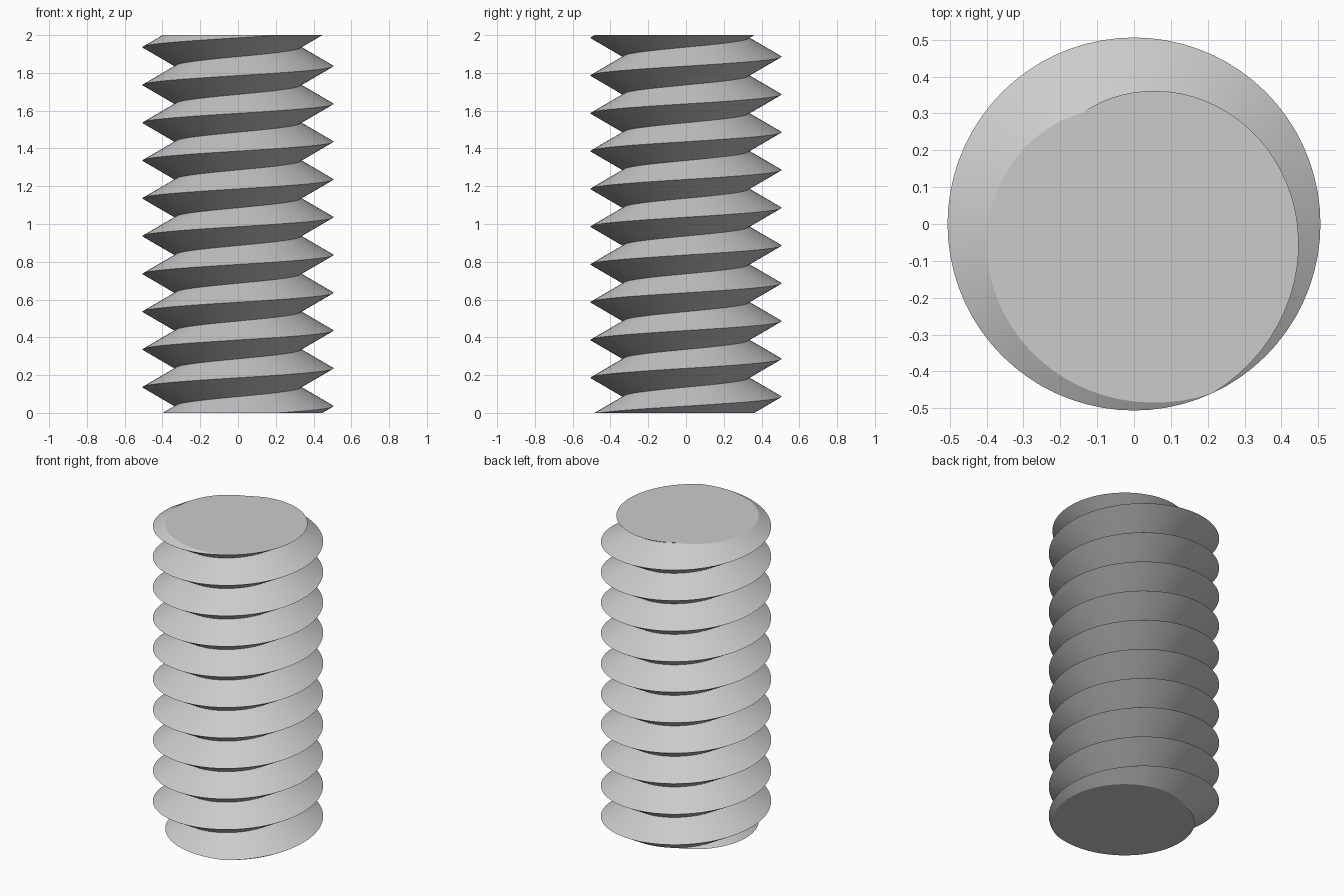
import bpy
import bmesh
import math

if "Cube" in bpy.data.objects:
    bpy.data.objects.remove(bpy.data.objects["Cube"])

PITCH = 0.2        # rise per turn
CREST_R = 0.506    # outer thread radius
ROOT_R = 0.333     # core radius
START = 0.036      # crest height on the +x side
HEIGHT = 2.0
SEG = 72           # segments per turn
TURNS = 14

steel = bpy.data.materials.new("plain grey")
steel.diffuse_color = (0.6, 0.6, 0.6, 1)
steel.use_nodes = True
steel.node_tree.nodes["Principled BSDF"].inputs["Base Color"].default_value = steel.diffuse_color

bm = bmesh.new()


def helix_point(step, radius, lift):
    a = 2 * math.pi * step / SEG
    z = START + lift + PITCH * (step / SEG - 2)
    return bm.verts.new((radius * math.cos(a), radius * math.sin(a), z))


# Helical V thread: crest line and root line, joined turn to turn
count = SEG * TURNS
crest = [helix_point(i, CREST_R, 0) for i in range(count)]
root = [helix_point(i, ROOT_R, PITCH / 2) for i in range(count)]
for i in range(count - 1):
    bm.faces.new((crest[i], crest[i + 1], root[i + 1], root[i]))
    j = i + SEG
    if j + 1 < count:
        bm.faces.new((root[i], root[i + 1], crest[j + 1], crest[j]))

# Cut both ends flat and cap them
for z, n in ((0, -1), (HEIGHT, 1)):
    bmesh.ops.bisect_plane(bm, geom=bm.verts[:] + bm.edges[:] + bm.faces[:],
                           dist=1e-5, plane_co=(0, 0, z), plane_no=(0, 0, n),
                           clear_outer=True)
    rim = [e for e in bm.edges
           if e.is_boundary and all(abs(v.co.z - z) < 1e-4 for v in e.verts)]
    bmesh.ops.edgeloop_fill(bm, edges=rim)
bmesh.ops.recalc_face_normals(bm, faces=bm.faces)

mesh = bpy.data.meshes.new("threaded_rod")
bm.to_mesh(mesh)
bm.free()
mesh.materials.append(steel)
rod = bpy.data.objects.new("threaded_rod", mesh)
bpy.context.collection.objects.link(rod)

# Smooth flanks, sharp crest, root and end rims
bpy.context.view_layer.objects.active = rod
rod.select_set(True)
bpy.ops.object.shade_smooth_by_angle(angle=math.radians(25))
